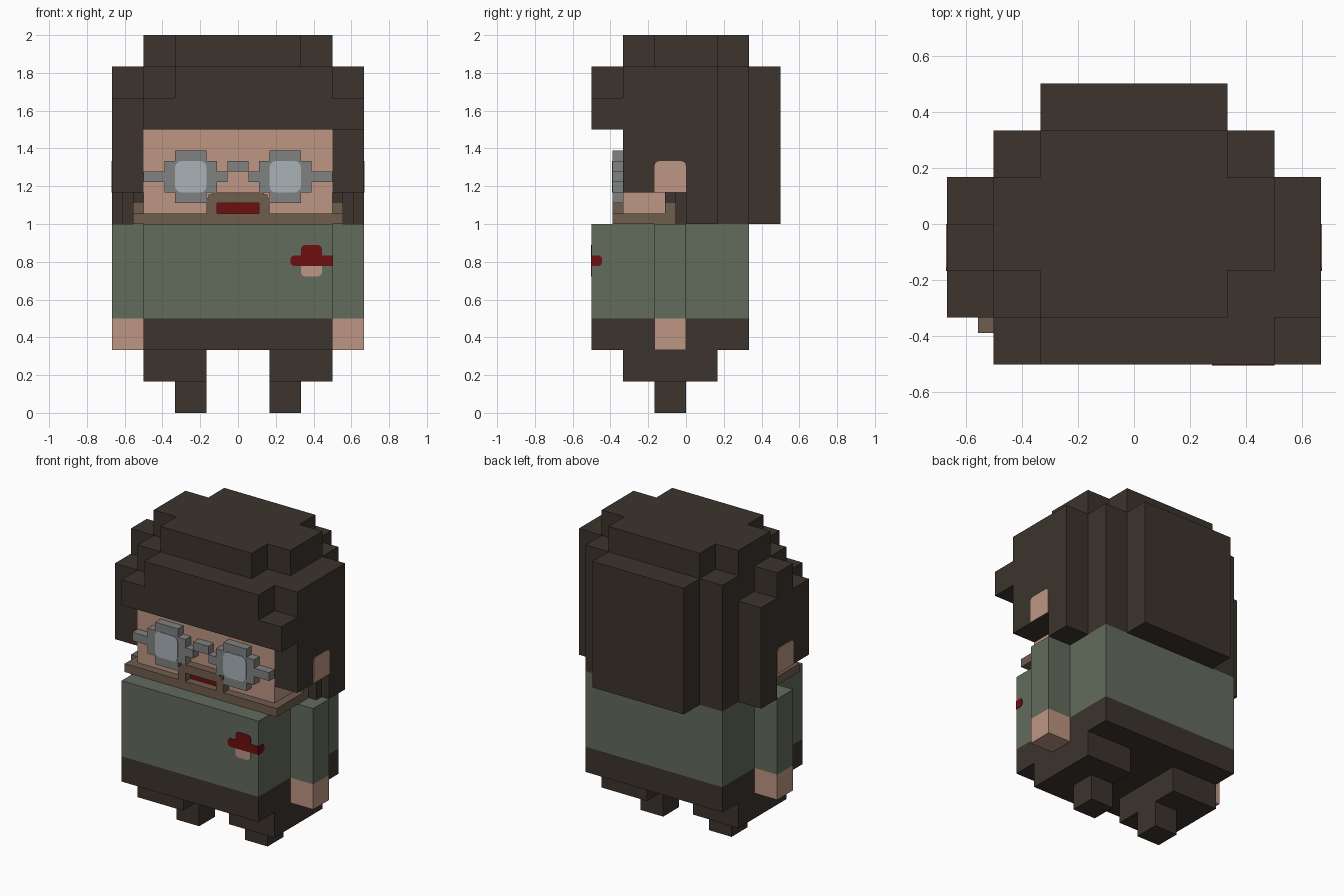
import bpy, bmesh, math

cube = bpy.data.objects.get("Cube")
if cube:
    bpy.data.objects.remove(cube, do_unlink=True)

P = 1 / 18  # one small voxel; a large voxel is three of these


def material(name, rgb):
    lin = [(c / 255 / 12.92) if c < 11 else ((c / 255 + 0.055) / 1.055) ** 2.4 for c in rgb]
    m = bpy.data.materials.new(name)
    m.use_nodes = True
    m.diffuse_color = (*lin, 1)
    bsdf = next(n for n in m.node_tree.nodes if n.type == 'BSDF_PRINCIPLED')
    bsdf.inputs["Base Color"].default_value = (*lin, 1)
    bsdf.inputs["Roughness"].default_value = 0.9
    return m


DARK = material("dark brown", (60, 52, 45))
SKIN = material("skin", (190, 150, 130))
GREEN = material("sage green", (98, 107, 92))
GREY = material("frame grey", (128, 129, 129))
LENS = material("lens blue grey", (168, 178, 183))
RED = material("dark red", (110, 14, 16))
BEARD = material("beard brown", (112, 93, 79))


def finish(name, bm, mat):
    bmesh.ops.recalc_face_normals(bm, faces=bm.faces)
    me = bpy.data.meshes.new(name)
    bm.to_mesh(me)
    bm.free()
    me.materials.append(mat)
    ob = bpy.data.objects.new(name, me)
    bpy.context.collection.objects.link(ob)
    return ob


def boxes(name, mat, *specs):
    """One object from boxes given as (x0, x1, y0, y1, z0, z1) in small voxels."""
    bm = bmesh.new()
    for x0, x1, y0, y1, z0, z1 in specs:
        vs = bmesh.ops.create_cube(bm, size=1)["verts"]
        for v in vs:
            v.co.x = (x1 if v.co.x > 0 else x0) * P
            v.co.y = (y1 if v.co.y > 0 else y0) * P
            v.co.z = (z1 if v.co.z > 0 else z0) * P
    return finish(name, bm, mat)


def mirrored(spec):
    x0, x1, *rest = spec
    return [spec, (-x1, -x0, *rest)]


def plate(name, mat, a0, a1, z0, z1, at, axis, radii, thick=0.07):
    """Thin rounded plate; radii run bottom-left, bottom-right, top-right, top-left.
    axis 'y' lies on a front face, axis 'x' on a side face (at = outer surface)."""
    pts = []
    corners = [(a0, z0, 1, 1, 180), (a1, z0, -1, 1, 270), (a1, z1, -1, -1, 0), (a0, z1, 1, -1, 90)]
    for (a, z, sa, sz, start), r in zip(corners, radii):
        for i in range(4 if r else 1):
            t = math.radians(start + 30 * i)
            pts.append((a + sa * r + r * math.cos(t), z + sz * r + r * math.sin(t)))
    d = -thick if axis == 'y' else math.copysign(thick, at)
    put = (lambda a, z, o: (a * P, o * P, z * P)) if axis == 'y' else (lambda a, z, o: (o * P, a * P, z * P))
    bm = bmesh.new()
    near = [bm.verts.new(put(a, z, at + d)) for a, z in pts]
    far = [bm.verts.new(put(a, z, at)) for a, z in pts]
    bm.faces.new(near)
    bm.faces.new(far)
    n = len(pts)
    for i in range(n):
        j = (i + 1) % n
        bm.faces.new((near[i], near[j], far[j], far[i]))
    return finish(name, bm, mat)


# Legs and body
for side, s in (("left", 0), ("right", 1)):
    boxes(side + "_thigh", DARK, mirrored((3, 9, -6, 3, 3, 6))[s])
    boxes(side + "_foot", DARK, mirrored((3, 6, -3, 0, 0, 3))[s])
    boxes(side + "_sleeve", GREEN, mirrored((9, 12, -3, 0, 9, 18))[s])
    boxes(side + "_hand", SKIN, mirrored((9, 12, -3, 0, 6, 9))[s])
boxes("trousers", DARK, (-9, 9, -9, 6, 6, 9))
boxes("shirt", GREEN, (-9, 9, -9, 6, 9, 18))

# Chest emblem: a small cap over a face, wrapping round the shirt edge
plate("emblem_face", SKIN, 6, 8, 13, 14, -9, 'y', (.4, .4, 0, 0))
plate("emblem_brim", RED, 5, 9, 14, 15, -9, 'y', (.35, 0, 0, .35))
plate("emblem_crown", RED, 6, 8, 15, 16, -9, 'y', (0, 0, .4, .4))
plate("emblem_brim_side", RED, -9, -8, 14, 15, 9, 'x', (0, .35, .35, 0))

# Head and hair
boxes("face", SKIN, (-9, 9, -6, 0, 18, 27))
boxes("hair_skull", DARK,
      (-9, 9, -6, 6, 27, 33),      # top of the head
      (-9, 9, 0, 6, 18, 27),       # back of the head
      (-6, 6, 6, 9, 18, 33))       # rear slab
boxes("hair_crown", DARK, (-9, 9, -3, 3, 33, 36), (-6, 6, -6, -3, 33, 36), (-6, 6, 3, 6, 33, 36))
boxes("hair_fringe", DARK, (-6, 9, -9, -6, 27, 33), (-9, -6, -9, -6, 27, 30), (9, 12, -9, -6, 27, 30))
boxes("hair_left_side", DARK, (9, 12, -6, 0, 21, 33), (9, 12, 0, 3, 18, 33))
boxes("hair_right_side", DARK,
      (-12, -9, -6, -3, 21, 30), (-12, -9, -3, 0, 21, 33), (-12, -9, 0, 3, 18, 30))
boxes("sideburns", DARK, *mirrored((9, 11, -1, 0, 18, 21)), *mirrored((9, 10, -2, -1, 20, 21)))
for side, x in (("left", 12), ("right", -12)):
    plate(side + "_ear", SKIN, -3, 0, 21, 24, x, 'x', (0, 0, .5, .5))

# Beard, moustache and mouth
boxes("beard", BEARD, (-10, 10, -7, -6, 18, 19),
      *mirrored((9, 10, -6, -1, 18, 19)), *mirrored((9, 10, -2, -1, 19, 20)))
boxes("moustache", BEARD, *mirrored((2, 3, -7, -6, 19, 20.5)), (-2.5, 2.5, -7, -6, 20, 21),
      *mirrored((2.5, 2.8, -7, -6, 20.5, 20.8)))
plate("mouth", RED, -2, 2, 19, 20, -6, 'y', (0, 0, 0, 0))

# Glasses
boxes("glasses_bridge", GREY, (-1, 1, -7, -6, 23, 24), *mirrored((1, 2, -7, -6, 22, 23)))
for side, s in (("left", 0), ("right", 1)):
    boxes(side + "_glasses_frame", GREY,
          *[mirrored(b)[s] for b in ((3, 6, -7, -6, 20, 25), (2, 3, -7, -6, 21, 24),
                                     (6, 7, -7, -6, 21, 24), (7, 9, -7, -6, 22, 23))])
    x0 = -6 if s else 3
    plate(side + "_lens", LENS, x0, x0 + 3, 21, 24, -7, 'y', (.6, .6, .6, .6))
